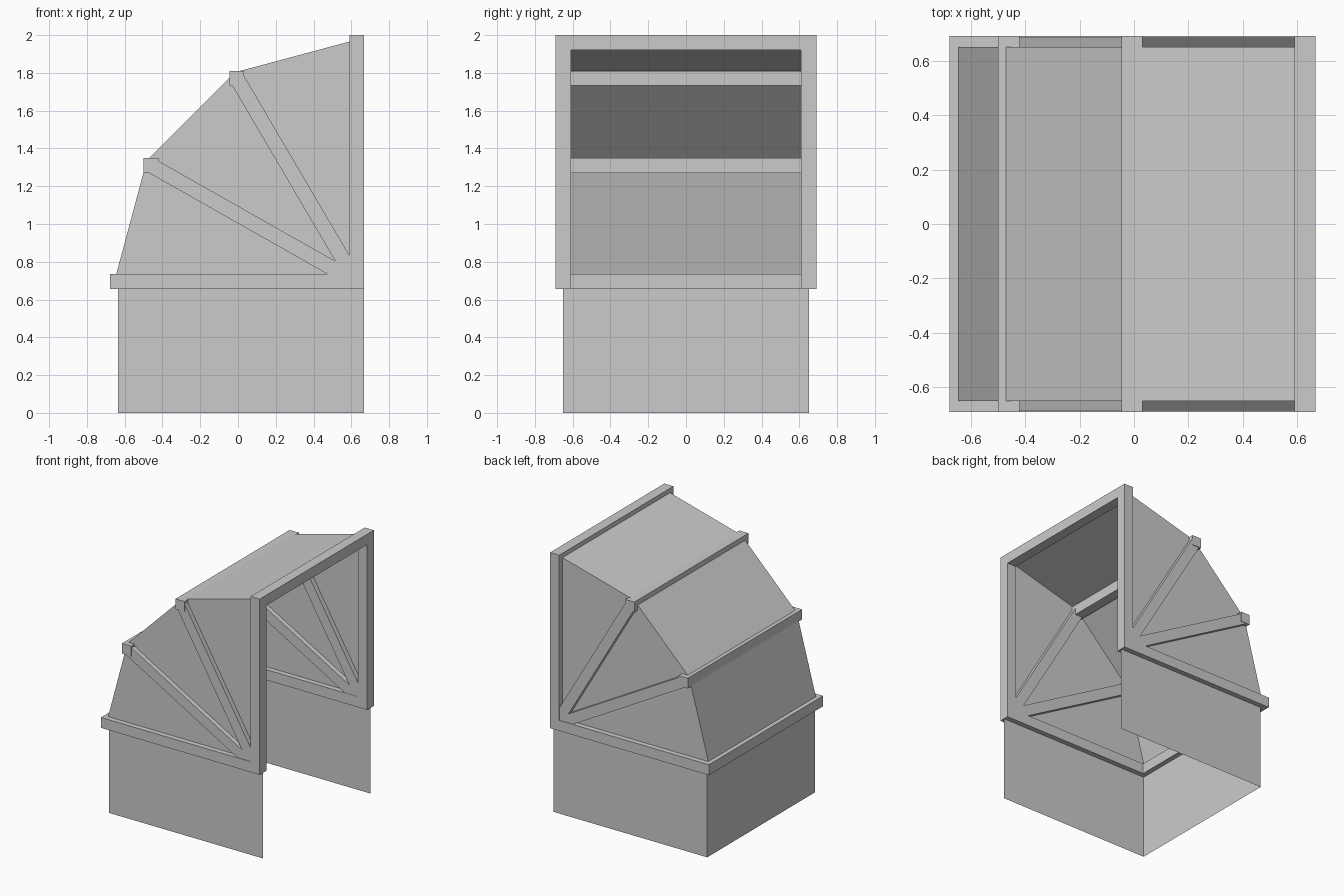
import bpy, bmesh, math
from mathutils import Matrix, Vector

cube = bpy.data.objects.get("Cube")
if cube:
    bpy.data.objects.remove(cube, do_unlink=True)

grey = bpy.data.materials.new("plain grey")
grey.use_nodes = True
grey.diffuse_color = (0.6, 0.6, 0.6, 1)
grey.node_tree.nodes["Principled BSDF"].inputs["Base Color"].default_value = (0.6, 0.6, 0.6, 1)


def finish(name, bm):
    mesh = bpy.data.meshes.new(name)
    bm.to_mesh(mesh)
    bm.free()
    mesh.materials.append(grey)
    obj = bpy.data.objects.new(name, mesh)
    bpy.context.scene.collection.objects.link(obj)
    return obj


def box(name, x, y, z):
    """Box from (min, max) pairs."""
    bm = bmesh.new()
    size = [b - a for a, b in (x, y, z)]
    mid = [(a + b) / 2 for a, b in (x, y, z)]
    bmesh.ops.create_cube(bm, size=1, matrix=Matrix.Translation(mid) @ Matrix.Diagonal((*size, 1)))
    return finish(name, bm)


def arm(name, start, end, y, width):
    """Square bar in the xz plane running from start to end."""
    a, b = (Vector((p[0], y, p[1])) for p in (start, end))
    d = b - a
    turn = Matrix.Rotation(-math.atan2(d.z, d.x), 4, 'Y')
    bm = bmesh.new()
    bmesh.ops.create_cube(bm, size=1, matrix=Matrix.Translation((a + b) / 2) @ turn
                          @ Matrix.Diagonal((d.length, 0.074, width, 1)))
    return finish(name, bm)


def sheet(name, outlines):
    """Thin cloth made of one or more flat polygons."""
    bm = bmesh.new()
    for pts in outlines:
        bm.faces.new([bm.verts.new(p) for p in pts])
    bmesh.ops.remove_doubles(bm, verts=bm.verts, dist=0.0001)
    bmesh.ops.recalc_face_normals(bm, faces=bm.faces)
    return finish(name, bm)


OUT, IN, CLOTH = 0.69, 0.61, 0.65
BOTTOM, RAIL = 0.655, 0.735
FRONT, FRAME = 0.667, 0.59
pivot = (0.625, 0.695)
full = (-OUT, OUT)

# Upright doorway frame and base rail crossbars
box("doorway_top", (FRAME, FRONT), full, (1.92, 2))
box("base_rail_end", (-0.677, -0.597), full, (BOTTOM, RAIL))

# Crossbars of the two folding ribs
ribs = {"lower_rib": (-0.46, 1.31), "upper_rib": (-0.007, 1.772)}
for name, (x, z) in ribs.items():
    box(name + "_crossbar", (x - 0.039, x + 0.039), full, (z - 0.039, z + 0.039))

# Side members, mirrored left to right
for side, s in (("front", -1), ("back", 1)):
    y = tuple(sorted((s * IN, s * OUT)))
    box(side + "_doorway_post", (FRAME, FRONT), y, (BOTTOM, 1.92))
    box(side + "_base_rail", (-0.597, FRAME), y, (BOTTOM, RAIL))
    for name, top in ribs.items():
        arm(f"{side}_{name}_arm", top, pivot, s * 0.649, 0.08)

# Canopy cloth: a fan of four points around the pivot
fan = [(pivot[0] - 1.28 * math.cos(math.radians(a)),
        pivot[1] + 1.28 * math.sin(math.radians(a))) for a in (0, 30, 60, 90)]
panels = [[(a[0], -CLOTH, a[1]), (b[0], -CLOTH, b[1]), (b[0], CLOTH, b[1]), (a[0], CLOTH, a[1])]
          for a, b in zip(fan, fan[1:])]
panels += [[(x, y, z) for x, z in fan + [pivot]] for y in (-CLOTH, CLOTH)]
sheet("canopy_cloth", panels)

# Lower skirt: three walls, open towards the doorway and below
plan = [(FRONT, -CLOTH), (-0.635, -CLOTH), (-0.635, CLOTH), (FRONT, CLOTH)]
sheet("lower_skirt", [[(*a, 0), (*b, 0), (*b, BOTTOM), (*a, BOTTOM)] for a, b in zip(plan, plan[1:])])
